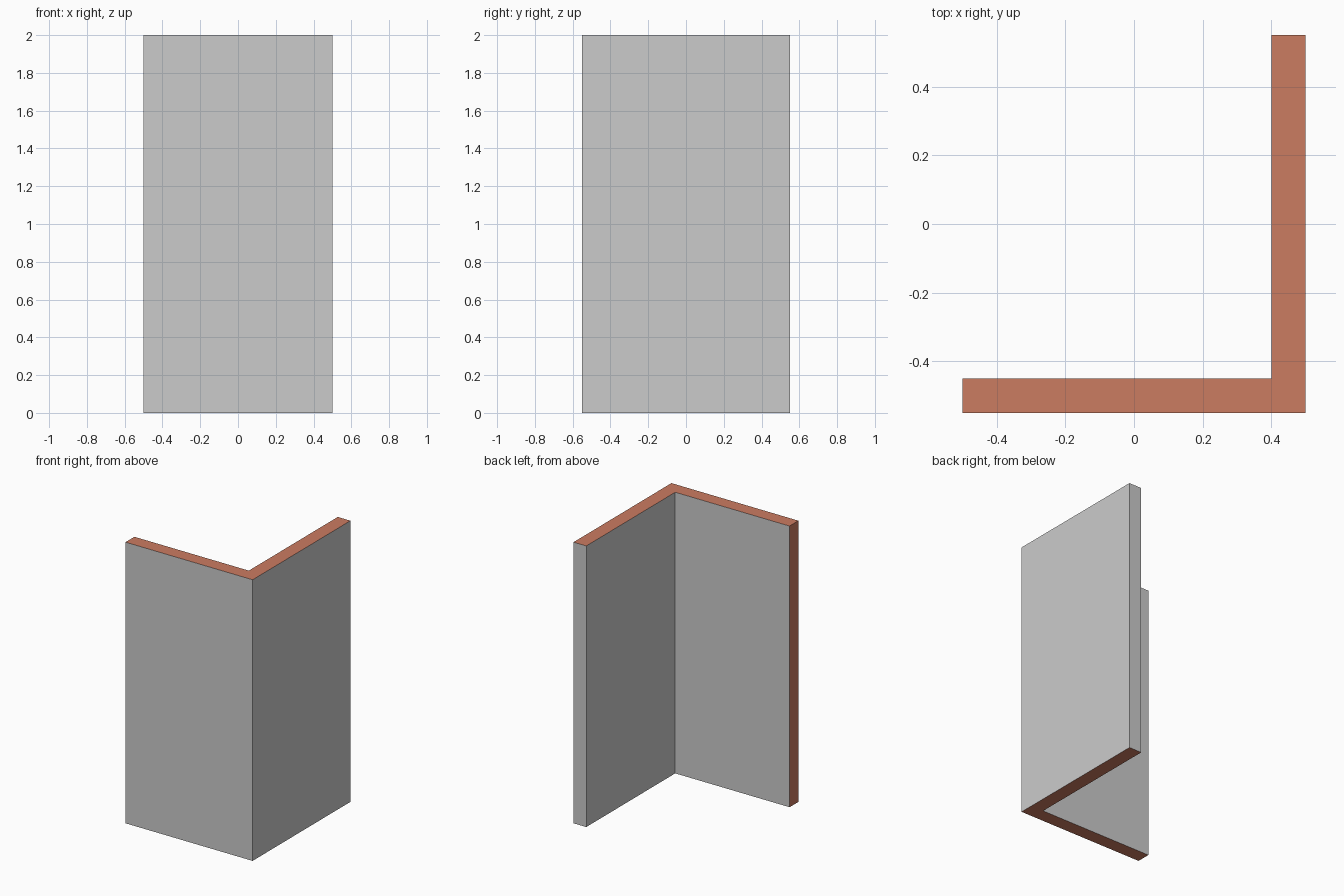
import bpy, bmesh
from mathutils import Vector

if "Cube" in bpy.data.objects:
    bpy.data.objects.remove(bpy.data.objects["Cube"])

# L-shaped plan of the two walls
W, D, H, T = 0.5, 0.55, 2.0, 0.1
plan = [(-W, -D), (W, -D), (W, D), (W - T, D), (W - T, -D + T), (-W, -D + T)]

bm = bmesh.new()
base = bm.faces.new([bm.verts.new((x, y, 0)) for x, y in plan])
top = bmesh.ops.extrude_face_region(bm, geom=[base], use_keep_orig=True)
bmesh.ops.translate(bm, vec=Vector((0, 0, H)),
                    verts=[g for g in top["geom"] if isinstance(g, bmesh.types.BMVert)])
bmesh.ops.recalc_face_normals(bm, faces=bm.faces)

# Cut surfaces (top, bottom and left end) are brick coloured
for f in bm.faces:
    c = f.calc_center_median()
    if abs(f.normal.z) > 0.9 or (f.normal.x < -0.9 and c.x < -W + 0.01):
        f.material_index = 1

mesh = bpy.data.meshes.new("corner_wall")
bm.to_mesh(mesh)
bm.free()

plaster = bpy.data.materials.new("plaster")
plaster.diffuse_color = (0.8, 0.8, 0.8, 1)
plaster.use_nodes = True
plaster.node_tree.nodes["Principled BSDF"].inputs["Base Color"].default_value = plaster.diffuse_color
brick = bpy.data.materials.new("brick")
brick.diffuse_color = (0.6, 0.2, 0.12, 1)
brick.use_nodes = True
brick.node_tree.nodes["Principled BSDF"].inputs["Base Color"].default_value = brick.diffuse_color
mesh.materials.append(plaster)
mesh.materials.append(brick)

wall = bpy.data.objects.new("corner_wall", mesh)
bpy.context.collection.objects.link(wall)
